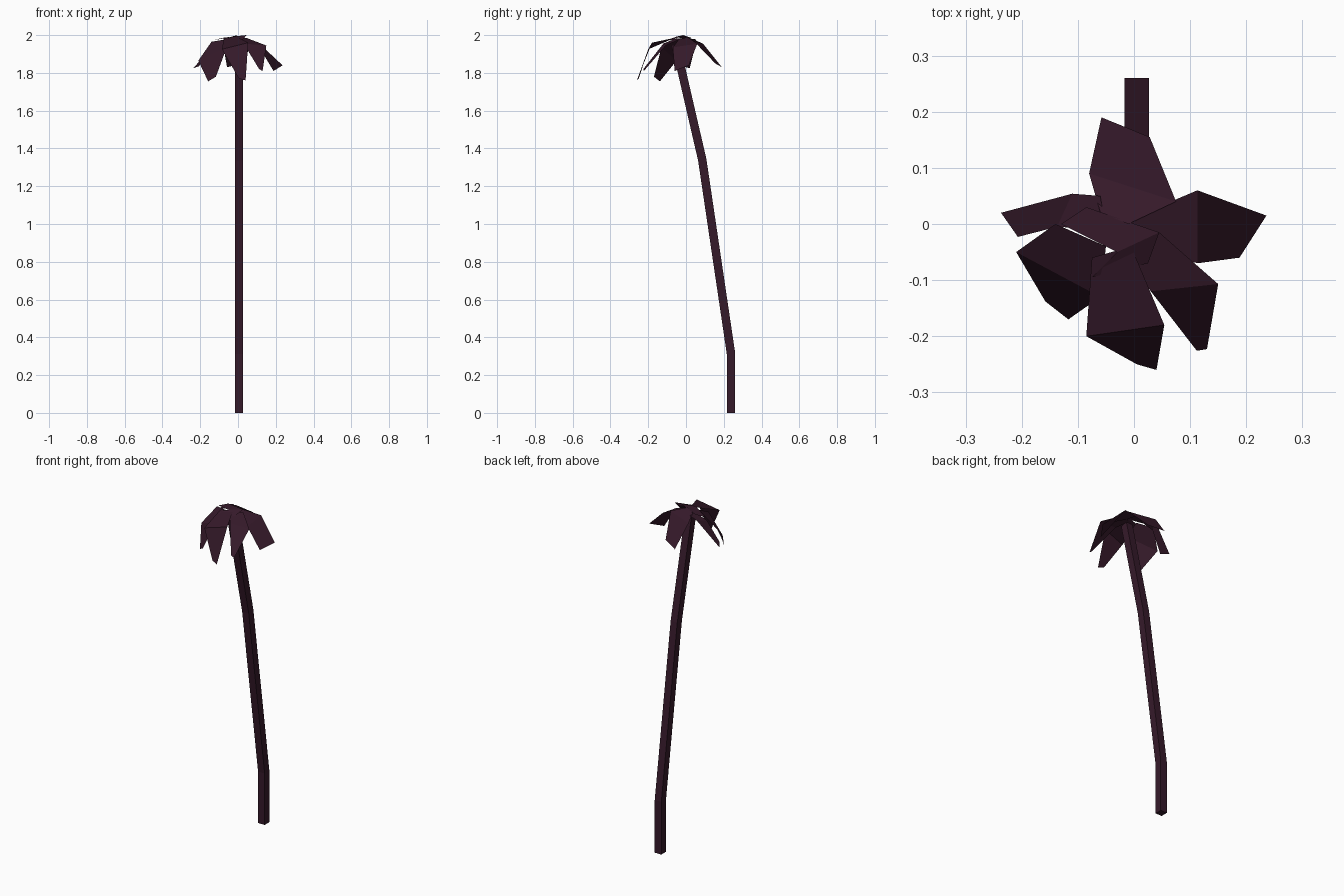
import bpy

mat = bpy.data.materials.new("dark_plum")
mat.diffuse_color = (0.036, 0.010, 0.023, 1)


def make(name, verts, faces):
    me = bpy.data.meshes.new(name)
    me.from_pydata(verts, [], faces)
    me.materials.append(mat)
    ob = bpy.data.objects.new(name, me)
    bpy.context.collection.objects.link(ob)
    return ob


# Trunk: square section swept along a bent path of (y, z)
path = [(0.238, 0), (0.238, 0.315), (0.086, 1.34), (-0.055, 1.95)]
r, cx = 0.022, 0.005
verts, faces = [], [(3, 2, 1, 0)]
for y, z in path:
    verts += [(cx + sx * r, y + sy * r, z - 0.004 * sy * -1 * (z > 0))
              for sx, sy in ((-1, -1), (1, -1), (1, 1), (-1, 1))]
for k in range(len(path) - 1):
    for i in range(4):
        j = (i + 1) % 4
        faces.append((4 * k + i, 4 * k + j, 4 * k + 4 + j, 4 * k + 4 + i))
n = len(verts)
faces.append((n - 4, n - 3, n - 2, n - 1))
make("trunk", verts, faces)


# Fronds: folded strips given as left/right pairs from base to tip
def frond(name, *p):
    make(name, p, [(i, i + 1, i + 3, i + 2) for i in range(0, len(p) - 2, 2)])


frond("frond_back", (-0.06, 0.02, 1.985), (-0.01, 0.0, 1.998),
      (-0.08, 0.09, 1.955), (0.075, 0.04, 1.97),
      (-0.058, 0.19, 1.83), (0.028, 0.155, 1.85))
frond("frond_right", (-0.015, 0.006, 1.99), (0.02, -0.04, 1.975),
      (0.113, 0.06, 1.955), (0.113, -0.07, 1.935),
      (0.236, 0.015, 1.84), (0.188, -0.06, 1.81))
frond("frond_front_right", (0.045, -0.015, 1.985), (-0.01, -0.06, 1.98),
      (0.15, -0.107, 1.945), (0.03, -0.12, 1.955),
      (0.13, -0.223, 1.81), (0.112, -0.226, 1.82))
frond("frond_front", (-0.075, -0.06, 1.985), (-0.005, -0.04, 1.99),
      (-0.085, -0.2, 1.925), (0.054, -0.18, 1.96),
      (0.005, -0.25, 1.77), (0.04, -0.26, 1.76))
frond("frond_front_left", (-0.14, 0.0, 1.965), (-0.05, -0.04, 1.98),
      (-0.21, -0.05, 1.865), (-0.06, -0.13, 1.935),
      (-0.158, -0.138, 1.755), (-0.117, -0.17, 1.78))
frond("frond_left", (-0.06, 0.05, 1.98), (-0.05, -0.01, 1.98),
      (-0.11, 0.054, 1.965), (-0.137, -0.005, 1.95),
      (-0.237, 0.02, 1.825), (-0.207, -0.023, 1.835))
# Small inner leaf closing the crown
frond("crown_leaf", (-0.085, 0.03, 1.985), (-0.13, 0.0, 1.972),
      (0.045, -0.015, 2.0), (-0.03, -0.05, 1.992),
      (0.025, -0.07, 1.975), (-0.075, -0.095, 1.975))
